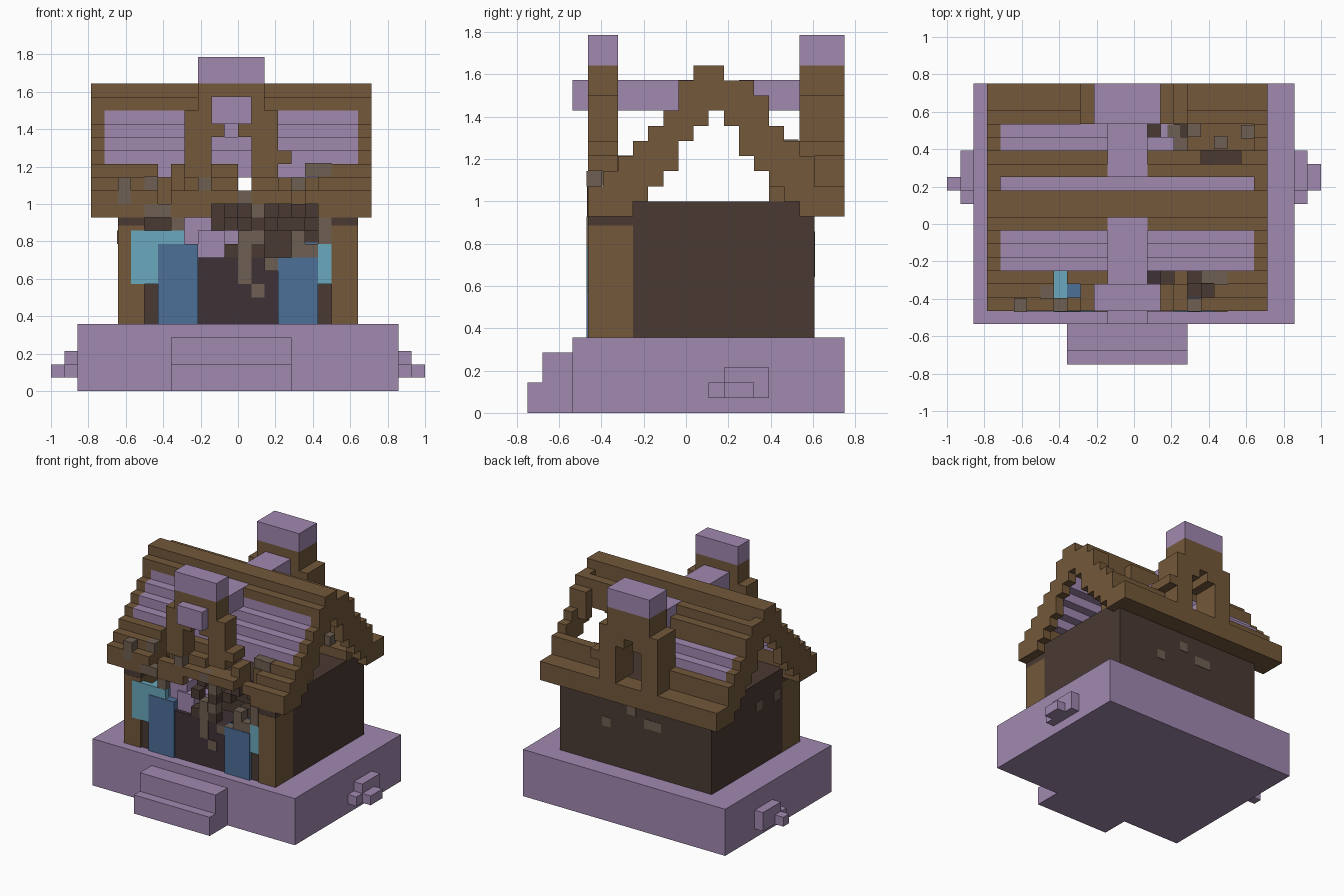
import bpy, bmesh, random

U = 1 / 14          # one block
random.seed(4)
cube = bpy.data.objects.get("Cube")
if cube:
    bpy.data.objects.remove(cube)


def material(name, hex_code):
    lin = []
    for i in (0, 2, 4):
        c = int(hex_code[i:i + 2], 16) / 255
        lin.append(c / 12.92 if c <= 0.04045 else ((c + 0.055) / 1.055) ** 2.4)
    m = bpy.data.materials.new(name)
    m.use_nodes = True
    m.diffuse_color = (*lin, 1)
    m.node_tree.nodes["Principled BSDF"].inputs["Base Color"].default_value = (*lin, 1)
    return m


PURPLE = material("dusty purple", "A188AF")
BROWN = material("timber brown", "73583A")
DARK = material("dark brown", "4A3A33")
GREY = material("grey brown", "6E5F52")
BLUE = material("blue", "4D7098")
CYAN = material("pale cyan", "6AA9BC")
DOOR = material("door dark", "3F3237")


def blocks(name, mat, boxes):
    """One object from boxes (x0, x1, y0, y1, z0, z1) measured in blocks."""
    bm = bmesh.new()
    for x0, x1, y0, y1, z0, z1 in boxes:
        verts = bmesh.ops.create_cube(bm, size=1)["verts"]
        for v in verts:
            v.co = (U * (x0 if v.co.x < 0 else x1),
                    U * (y0 if v.co.y < 0 else y1),
                    U * (z0 if v.co.z < 0 else z1))
    me = bpy.data.meshes.new(name)
    bm.to_mesh(me)
    bm.free()
    me.materials.append(mat)
    ob = bpy.data.objects.new(name, me)
    bpy.context.collection.objects.link(ob)
    return ob


def cells(points):
    """Unit blocks from their lower corners."""
    return [(x, x + 1, y, y + 1, z, z + 1) for x, y, z in points]


# Plinth, entrance steps and side knobs
blocks("plinth", PURPLE, [(-12, 12, -7.5, 10.5, 0, 5)])
blocks("front_steps", PURPLE, [(-5, 4, -9.5, -7.5, 0, 4), (-5, 4, -10.5, -9.5, 0, 2)])
blocks("right_knob", PURPLE, [(-13, -12, 2.5, 5.5, 1, 3), (-13, -12, 1.5, 2.5, 1, 2),
                              (-14, -13, 2.5, 3.5, 1, 2)])
blocks("left_knob", PURPLE, [(12, 13, 2.5, 5.5, 1, 3), (12, 13, 1.5, 2.5, 1, 2),
                             (13, 14, 2.5, 4.5, 1, 2)])

# Main room, porch wall and corner posts
blocks("main_room", DARK, [(-9, 9, -3.5, 8.5, 5, 14)])
blocks("porch_wall", DARK, [(-7, -3, -6.3, -3.5, 5, 8), (3, 7, -6.3, -3.5, 5, 9)])
blocks("corner_posts", BROWN, [(-9, -7, -6.5, -3.5, 5, 12.4), (7, 9, -6.5, -3.5, 5, 12.4)])
blocks("post_caps", DARK, [(-9, -7, -6.48, -3.5, 12.4, 13), (7, 9, -6.48, -3.5, 12.4, 13)])
blocks("door", DOOR, [(-3, 3, -6.4, -3.5, 5, 10)])
blocks("shutters", BLUE, [(-6, -3, -6.6, -5.6, 5, 11), (3, 6, -6.6, -5.6, 5, 10),
                          (-5, -4, -5.6, -4.5, 11, 12.1), (4, 6, -5.6, -4.5, 10, 11.1)])
blocks("windows", CYAN, [(-8, -4, -6.55, -6, 8, 12), (6, 7, -6.55, -6, 8, 11),
                         (-6, -5, -6, -3.5, 8, 12), (4, 5, -6, -3.5, 9, 11)])

# Roof gable ends: (y, bottom, top) of each one-block step
profile = [(-6.5, 13, 15), (-5.5, 13, 16), (-4.5, 13, 17), (-3.5, 14, 18), (-2.5, 15, 19),
           (-1.5, 16, 20), (-0.5, 18, 22), (0.5, 19, 23), (1.5, 20, 23), (2.5, 19, 22),
           (3.5, 17, 22), (4.5, 16, 21), (5.5, 15, 19), (6.5, 14, 18), (7.5, 13, 17),
           (8.5, 13, 15), (9.5, 13, 15)]
for side, x in (("right", -11), ("left", 9)):
    blocks(side + "_gable_end", BROWN, [(x, x + 1, y, y + 1, a, b) for y, a, b in profile])

# Ridge and timber bands
blocks("ridge", BROWN, [(-10, 9, 0.5, 2.5, 21, 23), (-10, 9, -0.5, 0.5, 21, 22)])
blocks("back_band", BROWN, [(-10, 9, 3.5, 4.5, 19, 22), (-10, 5, 4.5, 5.5, 18, 21),
                            (8, 9, 4.5, 5.5, 18, 21)])

# Front eave, broken open in the middle
front = []
for a, b, base in ((-10, -6, 13), (-5, -2, 13), (-2, 4, 14), (5, 6, 14), (6, 9, 13)):
    front.append((a, b, -6.5, -5.5, base, 15))
for a, b, base, top in ((-10, -6, 13, 16), (-4, 0, 14, 16), (0, 3, 14, 15),
                        (3, 4, 14, 16), (6, 9, 13, 16)):
    front.append((a, b, -5.5, -4.5, base, top))
for a, b, base, top in ((-10, -6, 13, 17), (-5, 0, 14, 17), (3, 4, 14, 16),
                        (5, 6, 14, 16), (6, 9, 13, 17)):
    front.append((a, b, -4.5, -3.5, base, top))
blocks("front_eave", BROWN, front)

# Back eave with a gap beneath the dormer and the damaged corner
blocks("back_eave", BROWN, [(-10, -2, 7.5, 8.5, 13, 17), (3, 9, 7.5, 8.5, 13, 17),
                            (-10, 9, 8.5, 10.5, 13, 15), (4, 9, 5.5, 7.5, 14, 15)])

# Purple roof panels, stepped
blocks("front_panels", PURPLE, [(-10, 9, y, y + 1, t - 2, t)
                                for y, t in ((-3.5, 18), (-2.5, 19), (-1.5, 20), (-0.5, 21))])
blocks("back_panels", PURPLE, [(-10, 9, 2.5, 3.5, 19, 21), (-10, -2, 5.5, 6.5, 17, 19),
                               (-10, -2, 6.5, 7.5, 16, 18), (-2, 3, 5.5, 6.5, 17, 19),
                               (2, 3, 6.5, 7.5, 16, 18)])

# Dormers: stepped arch with a cap, front and back
for side, y0, y1 in (("front", -6.5, -4.5), ("back", 7.5, 10.5)):
    arch = [(-3, 2, 20, 23), (-3, -1, 19, 20), (0, 2, 19, 20),
            (-4, -2, 17, 21), (1, 3, 17, 21), (3, 4, 17, 18)]
    if side == "back":
        arch += [(-4, -2, 15, 17), (1, 3, 15, 17)]
    else:
        arch += [(-4, -2, 16, 17), (1, 3, 16, 17)]
    blocks(side + "_dormer", BROWN, [(a, b, y0, y1, c, d) for a, b, c, d in arch])
    blocks(side + "_dormer_cap", PURPLE, [(-3, 2, y0, y1, 23, 25)])
blocks("dormer_beams", PURPLE, [(-2, 1, -7.5, 0.5, 20, 22.03), (-2, 1, 3.5, 7.5, 20, 22.03)])

# Crumbled masonry over the door
loose = [(x, random.choice((-6.5, -5.5, -4.5)), z)
         for x in range(-1, 7) for z in range(10, 14) if random.random() < 0.7]
blocks("broken_wall", DARK, cells(loose))
grey = [(0, 14), (1, 11), (0, 11), (0, 10), (4, 10), (6, 12), (5, 10), (2, 9), (3, 9),
        (1, 13), (4, 11), (6, 11), (-7, 13), (-6, 13), (-3, 15), (-5, 12), (-9, 14), (-9, 15)]
blocks("loose_stones", GREY, cells([(x, -6.53 - 0.02 * (i % 3), z)
                                    for i, (x, z) in enumerate(grey)]))
blocks("door_stones", GREY, [(0, 1, -6.47, -6, 8, 10), (1, 2, -6.47, -6, 7, 8)])
blocks("roof_stones", GREY, cells([(5, -4.45, 16.05), (6, -4.55, 16.05), (3, 5.5, 17),
                                   (2.5, 6.45, 17.1), (6, 5.6, 15), (8, 6.4, 15),
                                   (4, 6.5, 15), (-7, -5.6, 15.05)]))
blocks("purple_rubble", PURPLE, [(-3, -1, -6, -4, 10, 12), (-4, -2, -5.8, -4, 11, 13),
                                 (-1, 0, -5, -4, 11, 12)])

# Stone patches on the back and side walls
blocks("wall_patches", GREY, [(3, 4, 8.4, 8.55, 9, 10), (-3, -1, 8.4, 8.55, 10, 11),
                              (0, 1, 8.4, 8.55, 11, 12), (-9.05, -8.9, 0, 1, 11, 12),
                              (-9.05, -8.9, -3, -2, 11, 12)])
